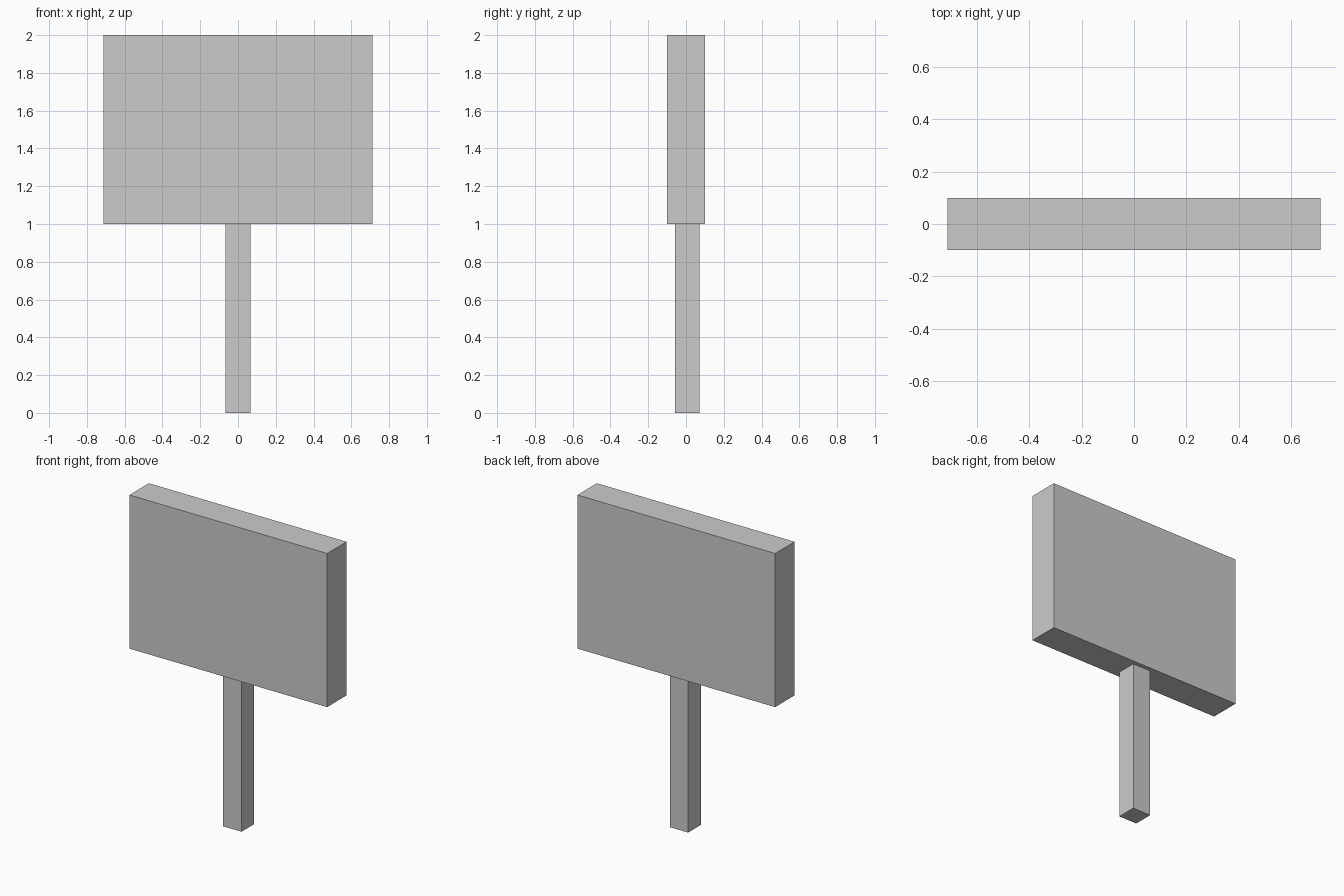
import bpy

if "Cube" in bpy.data.objects:
    bpy.data.objects.remove(bpy.data.objects["Cube"])


def box(name, x, y, z):
    """Box spanning the given (min, max) ranges, with scale applied."""
    ranges = (x, y, z)
    bpy.ops.mesh.primitive_cube_add(size=1, location=[(a + b) / 2 for a, b in ranges])
    obj = bpy.context.object
    obj.name = name
    obj.scale = [b - a for a, b in ranges]
    bpy.ops.object.transform_apply(location=False, rotation=False, scale=True)
    return obj


# Wide sign panel
box("sign_board", (-0.712, 0.712), (-0.1, 0.1), (1.0, 2.0))

# Square post, set slightly towards the back
box("post", (-0.066, 0.066), (-0.058, 0.072), (0.0, 1.0))
